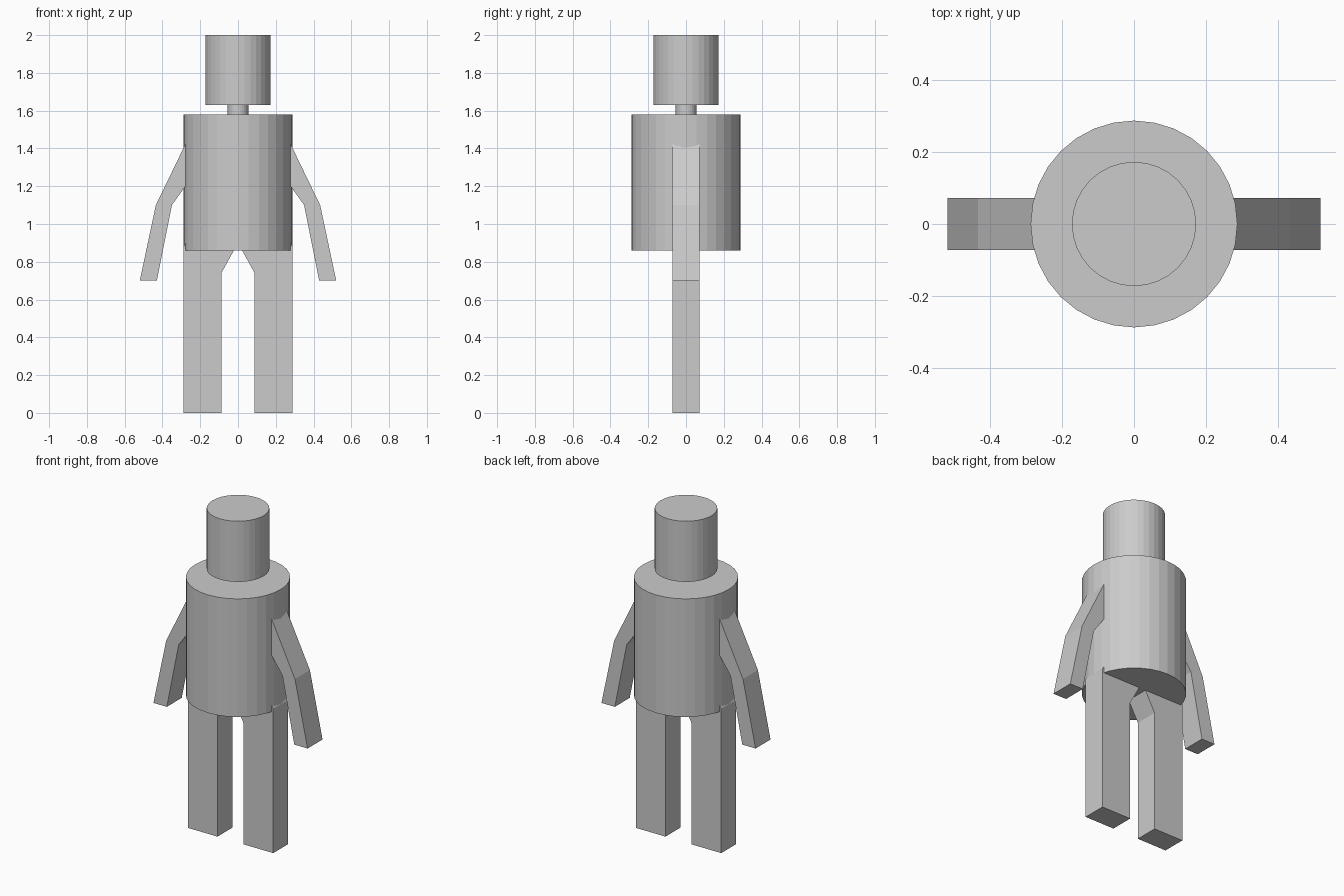
import bpy
import bmesh

if "Cube" in bpy.data.objects:
    bpy.data.objects.remove(bpy.data.objects["Cube"])


def cylinder(name, radius, z0, z1, sides=32):
    bpy.ops.mesh.primitive_cylinder_add(
        vertices=sides, radius=radius, depth=z1 - z0, location=(0, 0, (z0 + z1) / 2))
    bpy.context.object.name = name


def plate(name, outline, half_depth):
    bm = bmesh.new()
    face = bm.faces.new([bm.verts.new((x, -half_depth, z)) for x, z in outline])
    ext = bmesh.ops.extrude_face_region(bm, geom=[face])
    verts = [v for v in ext["geom"] if isinstance(v, bmesh.types.BMVert)]
    bmesh.ops.translate(bm, verts=verts, vec=(0, 2 * half_depth, 0))
    bmesh.ops.recalc_face_normals(bm, faces=bm.faces)
    mesh = bpy.data.meshes.new(name)
    bm.to_mesh(mesh)
    bm.free()
    obj = bpy.data.objects.new(name, mesh)
    bpy.context.collection.objects.link(obj)


# Round head, neck and torso
cylinder("head", 0.173, 1.63, 2.0)
cylinder("neck", 0.055, 1.58, 1.63)
cylinder("torso", 0.288, 0.86, 1.58)

# Flat arms-and-legs silhouette running through the torso, right half then mirrored
half = [(0.2, 1.56), (0.28, 1.42), (0.435, 1.10), (0.52, 0.70), (0.43, 0.70),
        (0.35, 1.10), (0.25, 1.24), (0.25, 0.95), (0.288, 0.88), (0.288, 0),
        (0.088, 0), (0.088, 0.74)]
outline = half + [(0, 0.90)] + [(-x, z) for x, z in reversed(half)]
plate("arms_and_legs", outline, 0.072)
